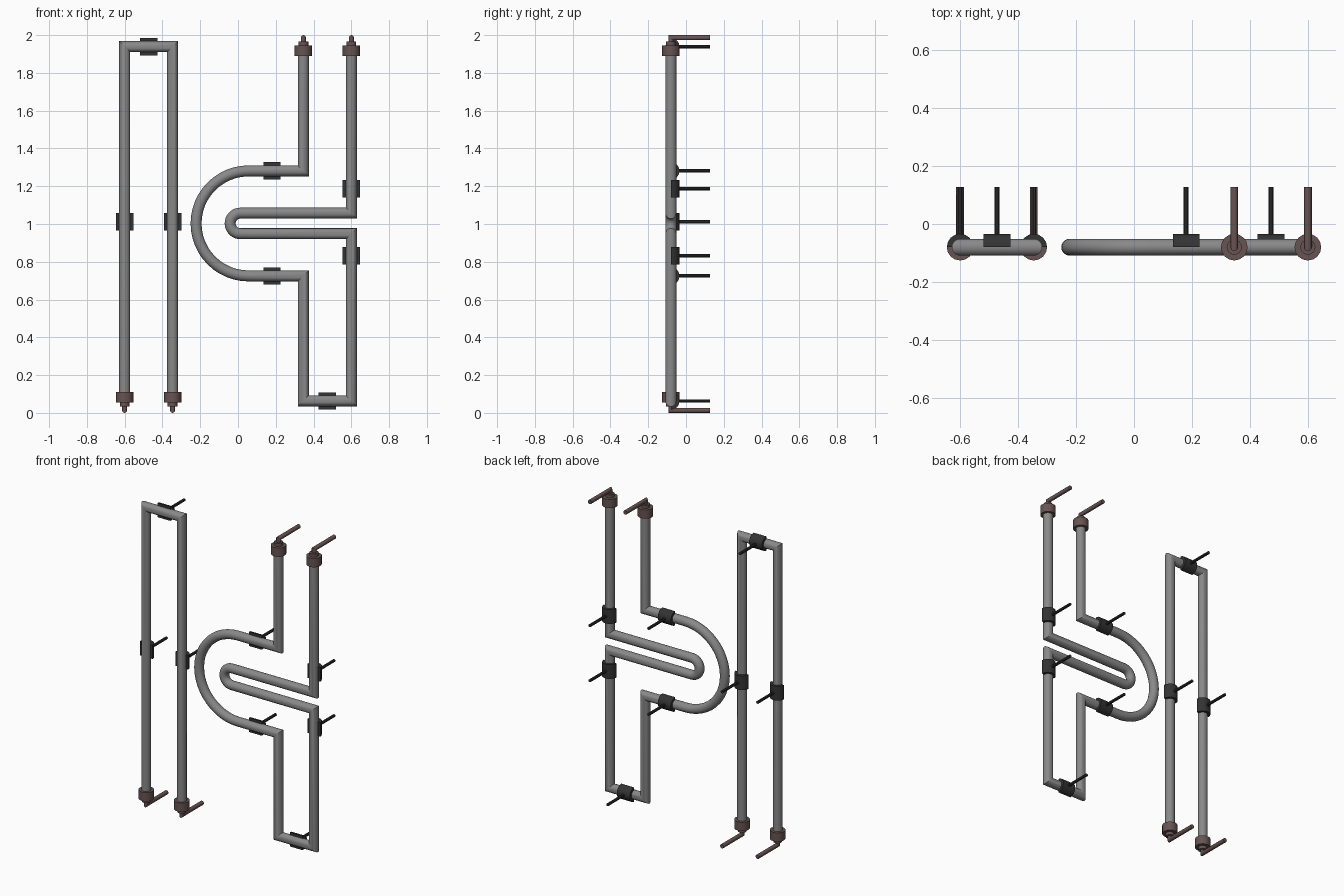
import bpy, bmesh, math
from mathutils import Vector

cube = bpy.data.objects.get("Cube")
if cube:
    bpy.data.objects.remove(cube, do_unlink=True)


def material(name, rgb):
    m = bpy.data.materials.new(name)
    m.use_nodes = True
    m.diffuse_color = (*rgb, 1)
    m.node_tree.nodes["Principled BSDF"].inputs["Base Color"].default_value = (*rgb, 1)
    return m


GREY = material("tube grey", (0.25, 0.25, 0.25))
BROWN = material("cap brown", (0.135, 0.088, 0.085))
DARK = material("clamp charcoal", (0.033, 0.033, 0.033))

Y = -0.08        # tube centre line
BACK = 0.127     # rear end of pins and rods
X_AXIS, Y_AXIS = Vector((1, 0, 0)), Vector((0, 1, 0))


def sweep(name, path, normal, radii, sides, mat, half=False):
    """Sweep a round (or half-round) section along a planar path with mitred corners."""
    pts = [Vector(p) for p in path]
    if not isinstance(radii, list):
        radii = [radii] * len(pts)
    turn = math.pi if half else math.tau
    steps = sides + 1 if half else sides
    bm = bmesh.new()
    rings = []
    for i, p in enumerate(pts):
        d_in = (p - pts[i - 1]).normalized() if i else (pts[1] - p).normalized()
        d_out = (pts[i + 1] - p).normalized() if i < len(pts) - 1 else d_in
        if d_in.length == 0:
            d_in = d_out
        if d_out.length == 0:
            d_out = d_in
        tangent = (d_in + d_out).normalized()
        side = tangent.cross(normal) / tangent.dot(d_in)
        rings.append([bm.verts.new(p + radii[i] * (side * math.cos(turn * k / sides)
                                                   + normal * math.sin(turn * k / sides)))
                      for k in range(steps)])
    for a, b in zip(rings, rings[1:]):
        for k in range(steps):
            j = (k + 1) % steps
            bm.faces.new((a[k], a[j], b[j], b[k]))
    bm.faces.new(rings[0])
    bm.faces.new(rings[-1])
    bmesh.ops.recalc_face_normals(bm, faces=bm.faces)
    mesh = bpy.data.meshes.new(name)
    bm.to_mesh(mesh)
    bm.free()
    mesh.materials.append(mat)
    obj = bpy.data.objects.new(name, mesh)
    bpy.context.collection.objects.link(obj)
    bpy.ops.object.select_all(action='DESELECT')
    obj.select_set(True)
    bpy.context.view_layer.objects.active = obj
    bpy.ops.object.shade_smooth_by_angle(angle=math.radians(31))
    return obj


def arc(cx, cz, r, start, end, n):
    angles = [math.radians(start + (end - start) * i / n) for i in range(n + 1)]
    return [(cx + r * math.cos(a), cz + r * math.sin(a)) for a in angles]


def tube(name, path_xz):
    return sweep(name, [(x, Y, z) for x, z in path_xz], Y_AXIS, 0.029, 20, GREY)


# Glass tubes
OUT, INN = 0.6, 0.346
LOW, HIGH, MID = 0.063, 1.939, 1.003
tube("hairpin_tube", [(-OUT, 0.08), (-OUT, HIGH), (-INN, HIGH), (-INN, 0.08)])
tube("looped_tube",
     [(INN, 1.92)] + [(INN, MID + 0.278)]
     + arc(0.056, MID, 0.278, 90, 270, 24)
     + [(INN, MID - 0.278), (INN, LOW), (OUT, LOW), (OUT, MID - 0.0545)]
     + arc(0.013, MID, 0.0545, 270, 90, 16)
     + [(OUT, MID + 0.0545), (OUT, 1.92)])


# Electrode caps with a stepped neck and a bent pin
def electrode(name, x, up):
    def z(v):
        return v if up else 2 - v
    sweep(name + "_cap", [(x, Y, z(1.889)), (x, Y, z(1.946))], X_AXIS, 0.046, 16, BROWN)
    sweep(name + "_neck", [(x, Y, z(1.94)), (x, Y, z(1.966))], X_AXIS, 0.026, 16, BROWN)
    sweep(name + "_pin", [(x, Y, z(1.95)), (x, Y, z(1.9865)), (x, BACK, z(1.9865))],
          X_AXIS, 0.0135, 12, BROWN)


electrode("left_outer", OUT, True)
electrode("left_inner", INN, True)
electrode("right_outer", -OUT, False)
electrode("right_inner", -INN, False)


# Half-round clamps behind the tubes, each on a wall rod
def clamp(name, x, z, vertical):
    dx, dz = (0, 0.046) if vertical else (0.046, 0)
    sweep(name + "_clamp", [(x - dx, Y, z - dz), (x + dx, Y, z + dz)],
          Y_AXIS, 0.046, 8, DARK, half=True)
    sweep(name + "_rod", [(x, Y + 0.035, z), (x, BACK, z)], X_AXIS, 0.009, 10, DARK)


for side, x in (("outer", -OUT), ("inner", -INN)):
    clamp("hairpin_" + side, x, 1.012, True)
clamp("hairpin_top", -0.473, HIGH, False)
clamp("loop_bottom", 0.473, LOW, False)
for level, s in (("upper", 1), ("lower", -1)):
    clamp("loop_" + level, 0.18, MID + s * 0.278, False)
    clamp("straight_" + level, OUT, 1.009 + s * 0.178, True)
